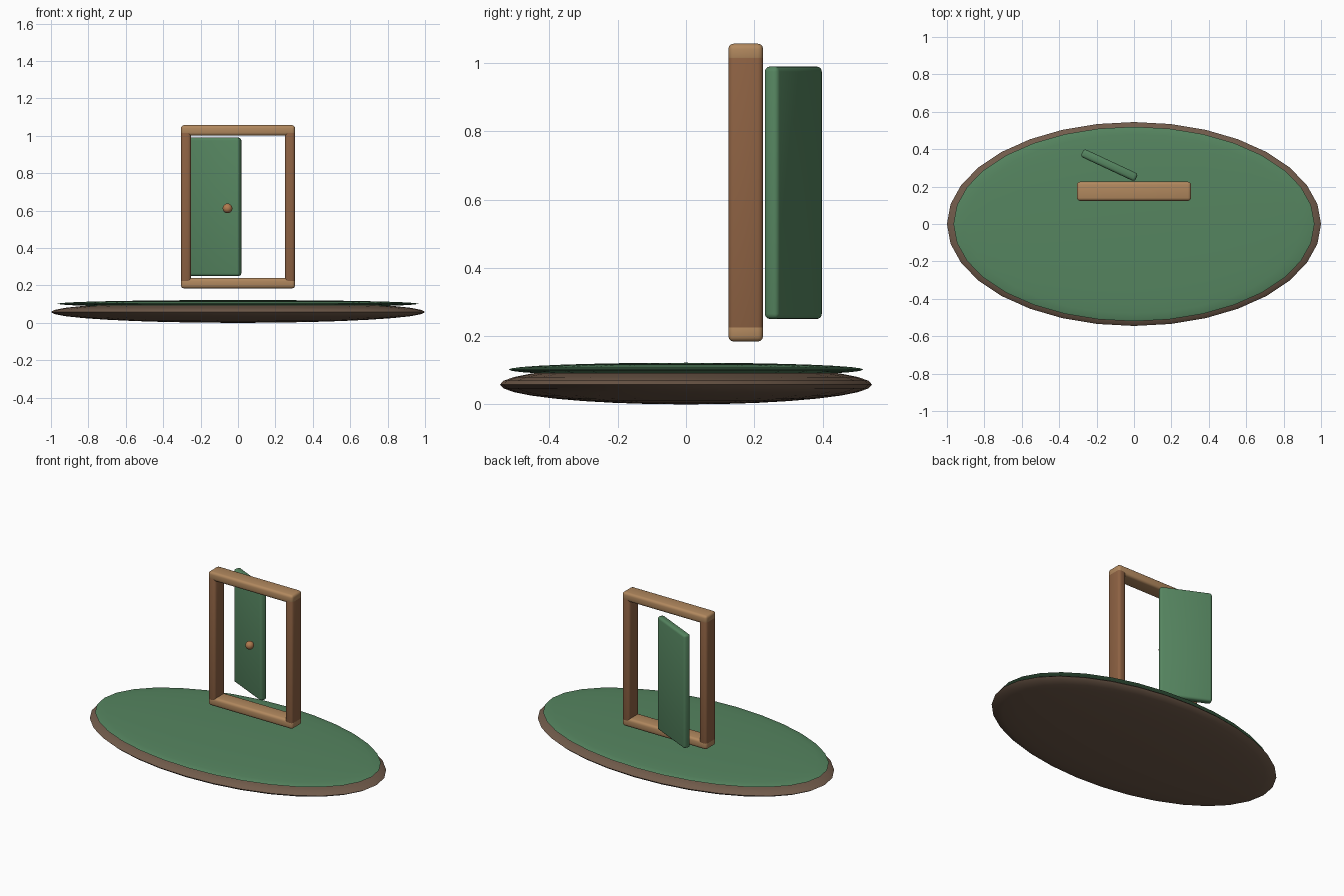
import bpy
import math

if "Cube" in bpy.data.objects:
    bpy.data.objects.remove(bpy.data.objects["Cube"])


def material(name, rgb):
    m = bpy.data.materials.new(name)
    m.diffuse_color = (*rgb, 1.0)
    m.use_nodes = True
    m.node_tree.nodes["Principled BSDF"].inputs["Base Color"].default_value = m.diffuse_color
    return m


EARTH = material("earth brown", (0.165, 0.105, 0.070))
GREEN = material("soft green", (0.092, 0.235, 0.117))
POST = material("post wood", (0.270, 0.122, 0.056))
RAIL = material("rail wood", (0.440, 0.246, 0.112))
KNOB = material("knob wood", (0.440, 0.200, 0.080))


def finish(name, mat, angle):
    ob = bpy.context.object
    ob.name = name
    ob.data.materials.append(mat)
    bpy.ops.object.transform_apply(location=False, rotation=True, scale=True)
    bpy.ops.object.shade_smooth_by_angle(angle=math.radians(angle))
    return ob


def ellipsoid(name, loc, radii, mat, segments=32, rings=16):
    bpy.ops.mesh.primitive_uv_sphere_add(segments=segments, ring_count=rings, location=loc)
    bpy.context.object.scale = radii
    return finish(name, mat, 60)


def rounded_box(name, loc, size, mat, bevel, turn=0.0):
    bpy.ops.mesh.primitive_cube_add(size=1, location=loc)
    ob = bpy.context.object
    ob.scale = size
    bpy.ops.object.transform_apply(location=False, rotation=False, scale=True)
    mod = ob.modifiers.new("rounding", 'BEVEL')
    mod.width = bevel
    mod.segments = 3
    bpy.ops.object.modifier_apply(modifier=mod.name)
    ob.rotation_euler.z = turn
    return finish(name, mat, 40)


# Oval island: earth body with a thinner grass lens on top
ellipsoid("island_earth", (0, 0, 0.058), (1.0, 0.545, 0.058), EARTH)
ellipsoid("island_grass", (0, 0, 0.102), (0.965, 0.52, 0.02), GREEN)

# Floating door frame: two posts and two rails
FRAME_Y = 0.175
for side, x in (("left", -0.278), ("right", 0.278)):
    rounded_box(side + "_post", (x, FRAME_Y, 0.62), (0.054, 0.102, 0.82), POST, 0.016)
for level, z in (("bottom", 0.212), ("top", 1.029)):
    rounded_box(level + "_rail", (0, FRAME_Y, z), (0.61, 0.102, 0.056), RAIL, 0.016)

# Door leaf swung open behind the frame
rounded_box("door_leaf", (-0.132, 0.3145, 0.62), (0.32, 0.046, 0.74), GREEN, 0.015,
            math.radians(-25))

# Round door knob
ellipsoid("door_knob", (-0.056, 0.2, 0.612), (0.026, 0.026, 0.026), KNOB, 20, 12)
